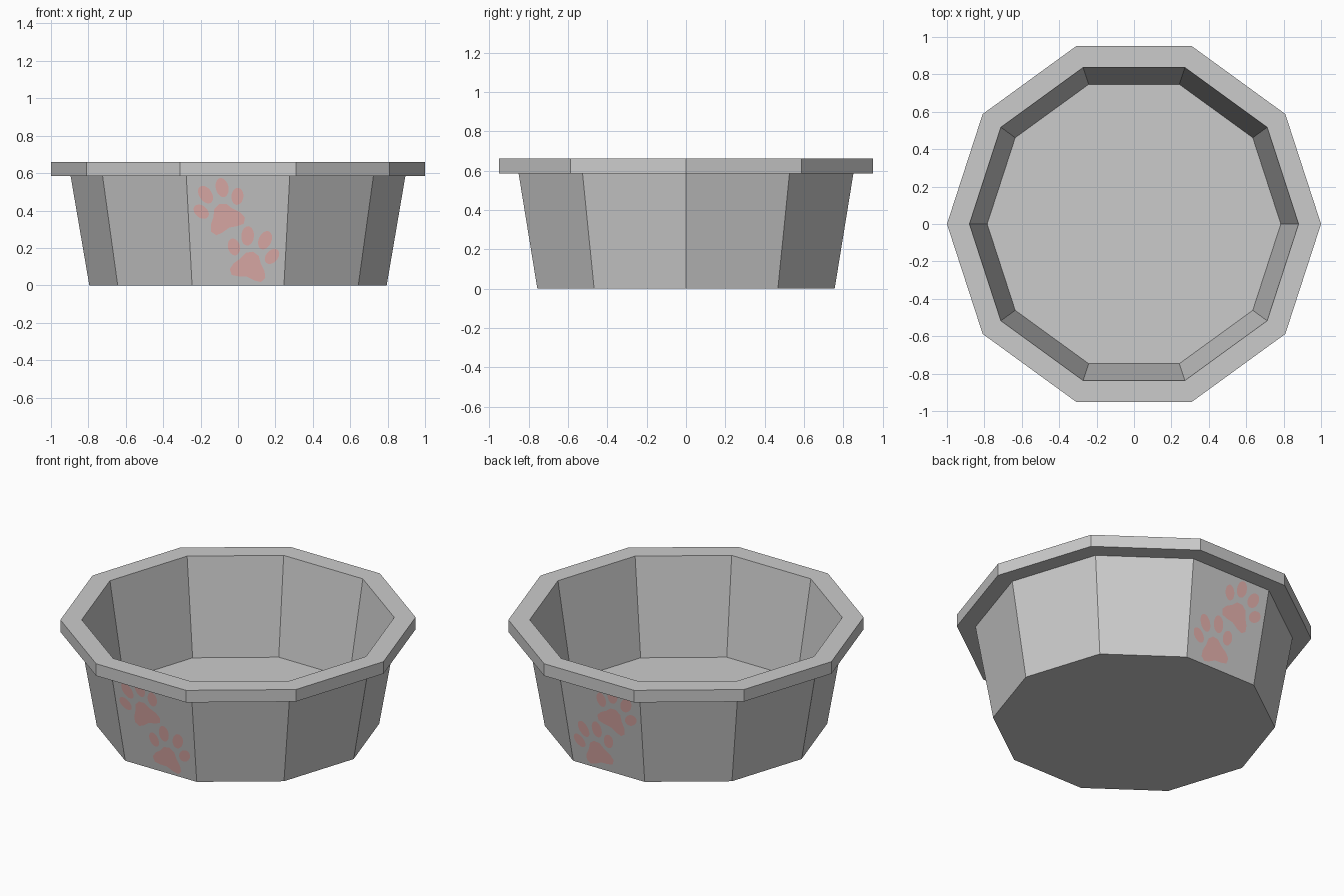
import bpy, bmesh
from math import sin, cos, pi, radians
from mathutils import Vector

if "Cube" in bpy.data.objects:
    bpy.data.objects.remove(bpy.data.objects["Cube"])

SIDES = 10
R_BASE, R_NECK, Z_NECK = 0.795, 0.895, 0.585


def mesh_object(name, bm):
    bmesh.ops.recalc_face_normals(bm, faces=bm.faces[:])
    mesh = bpy.data.meshes.new(name)
    bm.to_mesh(mesh)
    bm.free()
    ob = bpy.data.objects.new(name, mesh)
    bpy.context.collection.objects.link(ob)
    return ob


# Bowl: one ten-sided shell from outer base, over the rim, to the inner floor
profile = [(R_BASE, 0), (R_NECK, Z_NECK), (1, Z_NECK), (1, 0.66), (0.88, 0.66), (0.785, 0.07)]
bm = bmesh.new()
rings = [[bm.verts.new((r * cos(2 * pi * i / SIDES), r * sin(2 * pi * i / SIDES), z))
          for i in range(SIDES)] for r, z in profile]
for a, b in zip(rings, rings[1:]):
    for i in range(SIDES):
        j = (i + 1) % SIDES
        bm.faces.new((a[i], a[j], b[j], b[i]))
bm.faces.new(rings[0][::-1])
bm.faces.new(rings[-1])
mesh_object("bowl", bm)

# Paw prints: flat shapes lying just proud of the front and back panels
pink = bpy.data.materials.new("paw_pink")
pink.diffuse_color = (0.8, 0.45, 0.43, 1)
pink.use_nodes = True
pink.node_tree.nodes["Principled BSDF"].inputs["Base Color"].default_value = pink.diffuse_color


def ellipse(cx, cy, rx, ry, tilt, n=20):
    t = radians(tilt)
    return [(cx + rx * cos(a) * cos(t) - ry * sin(a) * sin(t),
             cy + rx * cos(a) * sin(t) + ry * sin(a) * cos(t))
            for a in (2 * pi * k / n for k in range(n))]


half_pad = [(0, 0.0), (0.035, -0.014), (0.055, -0.05), (0.085, -0.085),
            (0.098, -0.12), (0.08, -0.148), (0.045, -0.147), (0, -0.137)]
pad = half_pad + [(-x, y) for x, y in half_pad[-2:0:-1]]
shapes = [pad]
for s in (-1, 1):
    shapes.append(ellipse(s * 0.105, 0.0, 0.032, 0.046, -s * 28))
    shapes.append(ellipse(s * 0.048, 0.075, 0.034, 0.052, -s * 10))


def paw(name, x0, z0, tilt, side):
    t = radians(tilt)
    bm = bmesh.new()
    for shape in shapes:
        verts = []
        for u, v in shape:
            x = x0 + u * cos(t) - v * sin(t)
            z = z0 + u * sin(t) + v * cos(t)
            y = (R_BASE + (R_NECK - R_BASE) * z / Z_NECK) * cos(pi / SIDES) + 0.003
            verts.append(bm.verts.new((x, side * y, z)))
        bm.faces.new(verts if side < 0 else verts[::-1])
    mesh = bpy.data.meshes.new(name)
    bm.to_mesh(mesh)
    bm.free()
    mesh.materials.append(pink)
    bpy.context.collection.objects.link(bpy.data.objects.new(name, mesh))


for label, side in (("front", -1), ("back", 1)):
    paw(label + "_upper_paw_print", -0.10, 0.435, 23, side)
    paw(label + "_lower_paw_print", 0.08, 0.18, -14, side)
